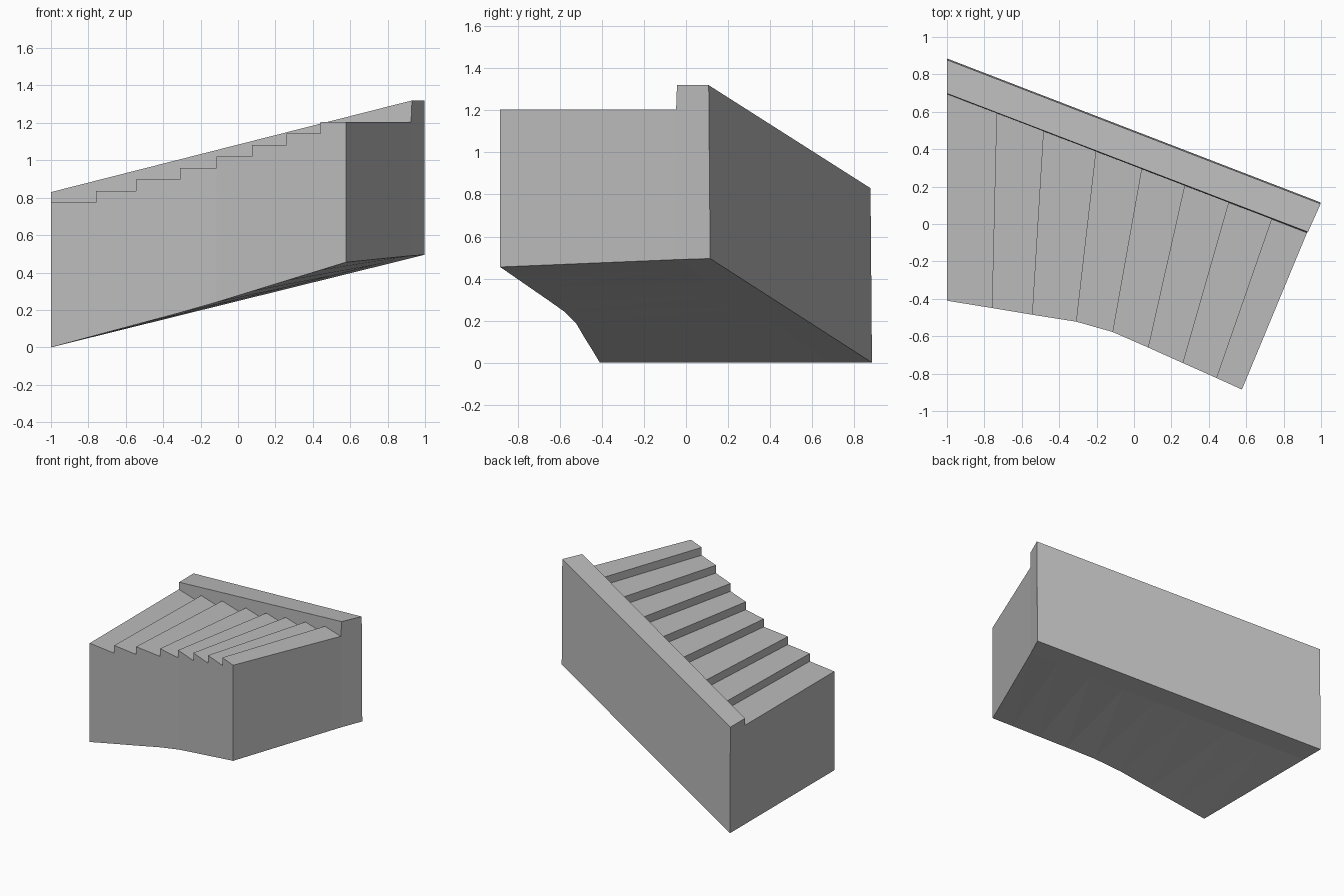
import bpy, bmesh

if "Cube" in bpy.data.objects:
    bpy.data.objects.remove(bpy.data.objects["Cube"])

# Shared stone colour
stone = bpy.data.materials.new("stone_grey")
stone.diffuse_color = (0.5, 0.5, 0.5, 1)
stone.use_nodes = True
stone.node_tree.nodes["Principled BSDF"].inputs["Base Color"].default_value = stone.diffuse_color

# Step edges: outer end (x, y), and x where each meets the parapet
front = [(-1, -0.41), (-0.76, -0.449), (-0.545, -0.485), (-0.31, -0.522),
         (-0.115, -0.577), (0.075, -0.66), (0.26, -0.743), (0.44, -0.823), (0.577, -0.885)]
inner_x = [-1, -0.735, -0.485, -0.205, 0.04, 0.27, 0.505, 0.735, 0.925]
inner = [(x, 0.695 - (x + 1) * 0.742 / 1.925) for x in inner_x]
steps = len(front) - 1
tread = [0.775 + i * 0.0614 for i in range(steps)]


def front_base(x):
    """Underside height along the outer edge, slightly kinked."""
    return (x + 1) * 0.215 / 0.8 if x < -0.2 else 0.215 + (x + 0.2) * 0.24 / 0.777


def inner_base(x):
    return (x + 1) * 0.49 / 1.925


def make_object(name, faces):
    bm = bmesh.new()
    for f in faces:
        bm.faces.new([bm.verts.new(p) for p in f])
    bmesh.ops.remove_doubles(bm, verts=bm.verts, dist=0.0005)
    bmesh.ops.recalc_face_normals(bm, faces=bm.faces)
    me = bpy.data.meshes.new(name)
    bm.to_mesh(me)
    bm.free()
    me.materials.append(stone)
    ob = bpy.data.objects.new(name, me)
    bpy.context.collection.objects.link(ob)


# Winding flight: treads, risers, outer side and underside
faces = []
fb = [(x, y, front_base(x)) for x, y in front]
ib = [(x, y, inner_base(x)) for x, y in inner]
for i in range(steps):
    z, j = tread[i], i + 1
    f0, f1, n0, n1 = [(*p, z) for p in (front[i], front[j], inner[i], inner[j])]
    faces.append([f0, f1, n1, n0])
    side = [fb[i], fb[j], f1, f0]
    if i:                                   # riser up from the previous tread
        low_f, low_n = (*front[i], tread[i - 1]), (*inner[i], tread[i - 1])
        faces.append([low_f, f0, n0, low_n])
        side.append(low_f)
    faces.append(side)
    faces.append([fb[i], ib[i], ib[j]])
    faces.append([fb[i], ib[j], fb[j]])
# Lower and upper ends of the flight
for k, z in ((0, tread[0]), (steps, tread[-1])):
    faces.append([fb[k], ib[k], (*inner[k], z), (*front[k], z)])
make_object("winding_stairs", faces)

# Sloping parapet wall, its inner face following the steps
a, b, c, d = (-1, 0.885, 0), (0.998, 0.115, 0.495), (0.998, 0.108, 1.32), (-1, 0.878, 0.83)
ti, te = (-1, 0.698, 0.83), (0.93, -0.043, 1.32)
profile = []
for i in range(steps):
    profile += [(*inner[i], tread[i]), (*inner[i + 1], tread[i])]
wall = [[a, b, c, d], [d, c, te, ti], profile + [te, ti],
        [a, d, ti, profile[0], ib[0]], [b, c, te, profile[-1], ib[-1]],
        [a, b, ib[-1], ib[0]]]
make_object("parapet_wall", wall)
